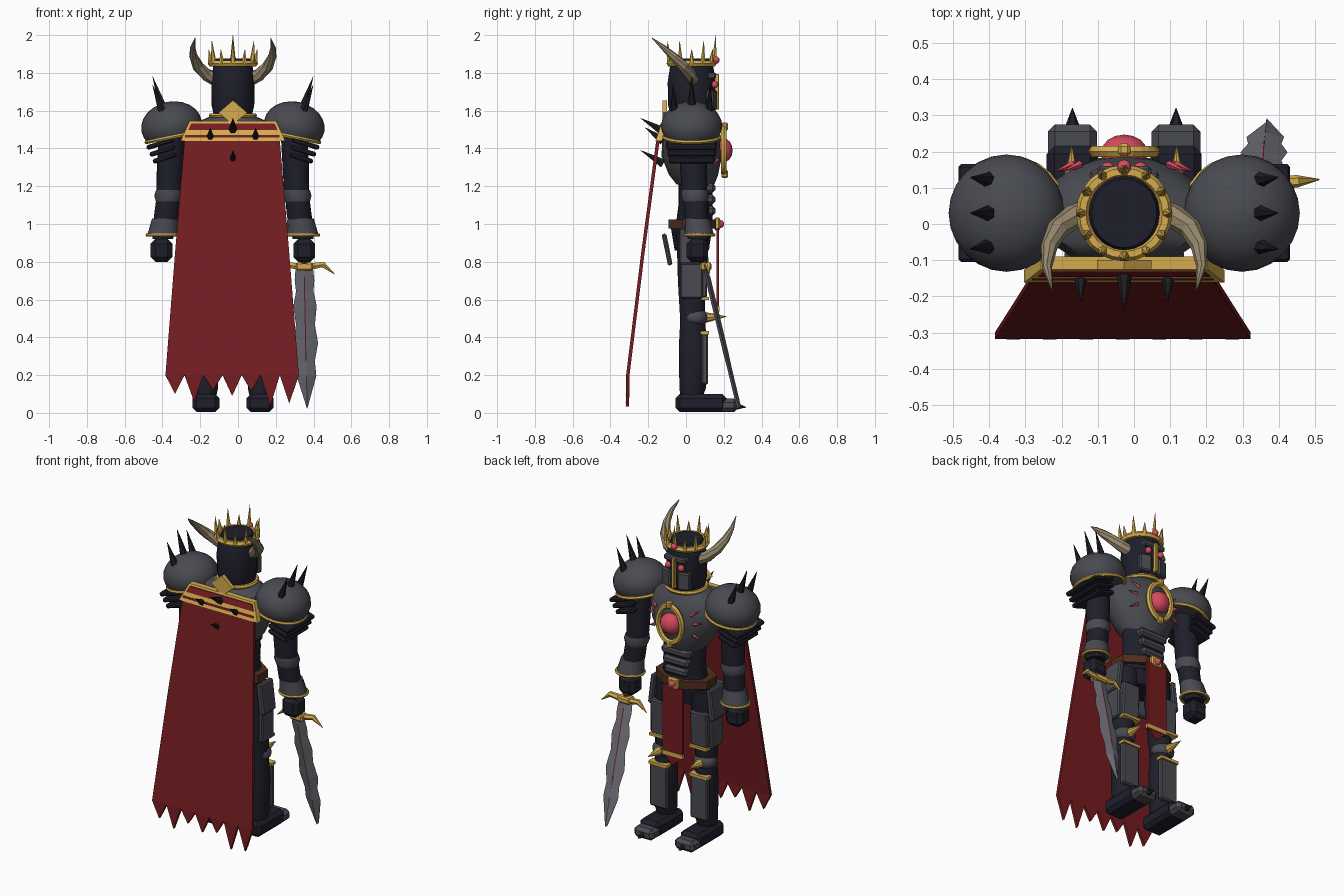
import bpy, bmesh, math
from mathutils import Vector, Matrix

if "Cube" in bpy.data.objects:
    bpy.data.objects.remove(bpy.data.objects["Cube"])

CX = -0.027  # body axis


def mat(name, r, g, b):
    m = bpy.data.materials.new(name)
    m.diffuse_color = (*[(c / 255) ** 2.2 for c in (r, g, b)], 1)
    m.use_nodes = True
    m.node_tree.nodes["Principled BSDF"].inputs["Base Color"].default_value = m.diffuse_color
    return m


DARK = mat("dark_armour", 36, 36, 47)
STEEL = mat("grey_steel", 75, 76, 82)
GOLD = mat("gold", 212, 170, 78)
CLOTH = mat("red_cloth", 116, 34, 38)
GLOW = mat("glowing_red", 214, 76, 94)
BROWN = mat("brown_leather", 82, 50, 36)
BONE = mat("bone", 148, 134, 108)
BLADE = mat("blade_grey", 112, 112, 120)
BLACK = mat("black_spike", 34, 34, 38)


def finish(name, bm, m, loc=(0, 0, 0), rot=(0, 0, 0), smooth=False):
    bmesh.ops.recalc_face_normals(bm, faces=bm.faces)
    me = bpy.data.meshes.new(name)
    bm.to_mesh(me)
    bm.free()
    me.materials.append(m)
    o = bpy.data.objects.new(name, me)
    o.location, o.rotation_euler = loc, rot
    bpy.context.collection.objects.link(o)
    if smooth:
        bpy.ops.object.select_all(action='DESELECT')
        o.select_set(True)
        bpy.context.view_layer.objects.active = o
        bpy.ops.object.shade_smooth_by_angle(angle=math.radians(35))
    return o


def skin(bm, rings):
    rows = [[bm.verts.new(p) for p in r] for r in rings]
    n = len(rows[0])
    for a, b in zip(rows, rows[1:]):
        for i in range(n):
            bm.faces.new((a[i], a[(i + 1) % n], b[(i + 1) % n], b[i]))
    bm.faces.new(rows[0])
    bm.faces.new(rows[-1])


def loft(name, secs, m, n=16, loc=(0, 0, 0), rot=(0, 0, 0), smooth=True, turn=0.0):
    """Stacked ellipses (z, rx, ry, cx, cy)."""
    bm = bmesh.new()
    ang = [2 * math.pi * i / n + turn for i in range(n)]
    skin(bm, [[(cx + rx * math.cos(a), cy + ry * math.sin(a), z) for a in ang]
              for z, rx, ry, cx, cy in secs])
    return finish(name, bm, m, loc, rot, smooth)


def tube(name, pts, radii, m, n=6, smooth=False):
    """Tapered tube through points; spikes and horns."""
    bm = bmesh.new()
    pts = [Vector(p) for p in pts]
    rings = []
    for i, p in enumerate(pts):
        d = pts[min(i + 1, len(pts) - 1)] - pts[max(i - 1, 0)]
        q = d.to_track_quat('Z', 'Y')
        rings.append([p + q @ Vector((radii[i] * math.cos(2 * math.pi * k / n),
                                      radii[i] * math.sin(2 * math.pi * k / n), 0)) for k in range(n)])
    skin(bm, rings)
    return finish(name, bm, m, smooth=smooth)


def spike(name, a, b, r, m=BLACK, n=6):
    return tube(name, (a, b), (r, 0.001), m, n)


def box(name, c, size, m, rot=(0, 0, 0), bev=0.008):
    bm = bmesh.new()
    bmesh.ops.create_cube(bm, size=1, matrix=Matrix.Diagonal((*size, 1)))
    if bev:
        bmesh.ops.bevel(bm, geom=bm.edges[:], offset=bev, segments=1, affect='EDGES')
    return finish(name, bm, m, c, rot)


def ball(name, c, r, m, scale=(1, 1, 1), n=16):
    bm = bmesh.new()
    bmesh.ops.create_uvsphere(bm, u_segments=n, v_segments=max(6, n // 2), radius=r)
    bmesh.ops.scale(bm, vec=scale, verts=bm.verts)
    return finish(name, bm, m, c, smooth=True)


def ring(name, c, rx, ry, r, m, rot=(0, 0, 0), n=24):
    bm = bmesh.new()
    rows = [[bm.verts.new(((rx + r * math.cos(b)) * math.cos(a), (ry + r * math.cos(b)) * math.sin(a), r * math.sin(b)))
             for b in [k * math.pi / 3 for k in range(6)]] for a in [2 * math.pi * i / n for i in range(n)]]
    for i in range(n):
        for k in range(6):
            a, b = rows[i], rows[(i + 1) % n]
            bm.faces.new((a[k], a[(k + 1) % 6], b[(k + 1) % 6], b[k]))
    return finish(name, bm, m, c, rot)


def prism(name, pts, d, m):
    bm = bmesh.new()
    skin(bm, [pts, [Vector(p) + Vector(d) for p in pts]])
    return finish(name, bm, m)


# torso
loft("chest", [(1.21, .13, .10, CX, .05), (1.26, .17, .13, CX, .04), (1.36, .22, .16, CX, .03),
               (1.45, .235, .155, CX, .03), (1.53, .21, .13, CX, .025), (1.57, .12, .10, CX, .03)], STEEL, 20)
loft("abdomen", [(.95, .15, .10, CX, .04), (1.10, .135, .09, CX, .05), (1.24, .14, .09, CX, .05)], DARK)
for i, z in enumerate((1.19, 1.13, 1.07)):
    box("belly_plate", (CX, .125, z), (.20 - .02 * i, .06, .05), STEEL, bev=.014)
loft("neck", [(1.54, .09, .09, CX, .03), (1.62, .09, .09, CX, .03)], DARK)
ring("neck_ring", (CX, .03, 1.575), .115, .115, .013, GOLD)

# chest medallion
FACE = (math.pi / 2, 0, 0)
ring("medallion_ring", (CX, .20, 1.39), .083, .115, .017, GOLD, FACE)
ball("medallion_gem", (CX, .195, 1.39), .065, GLOW, (1, .8, 1))
for s in (-1, 1):
    box("medallion_knob", (CX, .205, 1.39 + s * .125), (.035, .035, .045), GOLD)
    for dz, x in ((.07, .12), (.02, .14), (-.05, .135)):
        spike("chest_crack", (CX + s * x, .165, 1.39 + dz), (CX + s * (x + .05), .145, 1.39 + dz * 1.5), .011, GLOW, 4)

# helmet and face
loft("helmet", [(1.57, .10, .11, CX, .03), (1.63, .113, .125, CX, .03), (1.75, .114, .127, CX, .03),
                (1.83, .105, .115, CX, .03), (1.875, .09, .095, CX, .03)], DARK, 20)
box("brow_plate", (CX, .135, 1.785), (.15, .05, .035), STEEL)
for s in (-1, 1):
    box("cheek_plate", (CX + s * .055, .128, 1.655), (.075, .055, .11), STEEL, (0, 0, -s * .3))
    ball("eye", (CX + s * .045, .152, 1.738), .02, GLOW, n=10)
box("nose_guard", (CX, .16, 1.70), (.02, .03, .19), GOLD, bev=.004)

# crown
ring("crown_band", (CX, .03, 1.85), .115, .115, .018, GOLD)
for i in range(12):
    a = math.pi / 2 + i * math.pi / 6
    x, y = math.cos(a), math.sin(a)
    top = 2.0 if i == 0 else 1.97 if i % 2 == 0 else 1.925
    spike("crown_spike", (CX + .118 * x, .03 + .118 * y, 1.85), (CX + .128 * x, .03 + .128 * y, top), .016, GOLD)
ball("crown_gem", (CX, .158, 1.868), .02, GLOW, n=10)

# horns
for s in (-1, 1):
    tube("horn", [(CX + s * x, y, z) for x, y, z in
                  ((.09, .035, 1.765), (.14, .02, 1.79), (.185, -.015, 1.835), (.208, -.065, 1.885),
                   (.213, -.12, 1.935), (.20, -.18, 1.985))], (.036, .034, .03, .023, .014, .002), BONE, 8)

# shoulders and arms
for s in (-1, 1):
    X = lambda d: CX + s * d
    dome = [(.128 * math.sin(p), .162 * math.cos(p), .162 * math.cos(p), 0, 0)
            for p in [math.radians(d) for d in (-28, -14, 0, 15, 30, 45, 60, 75, 87)]]
    loft("shoulder_pad", dome, STEEL, 24, (X(.325), .03, 1.52), (0, s * .2, 0))
    ring("shoulder_rim", (X(.313), .03, 1.462), .147, .147, .011, GOLD, (0, s * .2, 0))
    for dy, top in ((-.09, 1.735), (0, 1.78), (.09, 1.735)):
        spike("shoulder_spike", (X(.365), .03 + dy, 1.60 - abs(dy) * .3), (X(.425), .03 + dy * 1.1, top), .027)
    for i in range(3):
        box("shoulder_lame", (X(.385 - .012 * i), .03, 1.425 - .038 * i), (.15 - .01 * i, .27 - .015 * i, .026),
            DARK, (0, s * .3, 0))
    loft("upper_arm", [(1.15, .066, .066, X(.338), .045), (1.3, .07, .072, X(.333), .04),
                       (1.5, .07, .07, X(.322), .03)], DARK)
    loft("elbow_guard", [(1.12, .066, .066, X(.342), .048), (1.15, .076, .074, X(.34), .048),
                         (1.18, .07, .07, X(.337), .045)], STEEL, 12)
    loft("forearm", [(.92, .055, .055, X(.372), .065), (1.04, .066, .062, X(.352), .055),
                     (1.14, .064, .064, X(.341), .048)], DARK)
    loft("cuff", [(.94, .084, .078, X(.37), .07), (1.03, .07, .066, X(.358), .06)], STEEL)
    ring("cuff_rim", (X(.371), .07, .942), .083, .077, .009, GOLD)
    box("hand", (X(.378), .06, .86), (.115, .115, .12), DARK, bev=.025)
    for i in range(3):
        ball("knuckle_stud", (X(.378 - .03 + .03 * i), .118, .875), .007, BROWN, n=6)

# belt and loincloth
loft("belt", [(.975, .195, .135, CX, .033), (1.025, .195, .135, CX, .033)], BROWN, 8, smooth=False, turn=math.pi / 8)
loft("hips", [(.86, .13, .09, CX, .03), (.98, .17, .11, CX, .03)], DARK, 12)
box("buckle", (CX, .165, 1.0), (.075, .03, .07), GOLD)
ball("buckle_gem", (CX, .18, 1.0), .022, GLOW, n=10)
box("loincloth", (CX, .168, .755), (.14, .014, .45), CLOTH, bev=0)
box("loincloth_trim", (CX, .168, .55), (.146, .02, .025), GOLD, bev=0)
prism("loincloth_tip", [(CX - .07, .162, .54), (CX + .07, .162, .54), (CX, .162, .48)], (0, .012, 0), CLOTH)

# legs
for s in (-1, 1):
    X = lambda d: CX + s * d
    loft("thigh", [(.48, .062, .065, X(.142), .035), (.7, .075, .073, X(.135), .03), (.95, .085, .08, X(.115), .03)], DARK, 12)
    box("thigh_plate", (X(.14), .095, .72), (.12, .04, .22), STEEL, (-.05, 0, 0))
    box("thigh_trim", (X(.14), .098, .605), (.125, .045, .016), GOLD, bev=0)
    box("hip_plate", (X(.205), .03, .88), (.035, .13, .19), STEEL, (0, -s * .12, 0))
    box("outer_thigh_plate", (X(.205), .03, .70), (.03, .12, .19), STEEL)
    box("rear_hip_plate", (X(.10), -.10, .865), (.13, .025, .17), STEEL, (.2, 0, 0))
    ball("knee_guard", (X(.145), .05, .505), .068, STEEL, (1.05, 1, .75))
    spike("knee_spike", (X(.145), .105, .505), (X(.145), .215, .51), .028, GOLD, 8)
    loft("shin", [(.09, .055, .06, X(.143), .03), (.13, .064, .07, X(.143), .035), (.35, .07, .075, X(.143), .037),
                  (.5, .06, .065, X(.143), .035)], DARK, 12)
    box("shin_plate", (X(.143), .1, .285), (.12, .035, .27), STEEL)
    box("shin_trim", (X(.143), .1, .425), (.128, .045, .018), GOLD, bev=0)
    box("boot", (X(.143), .08, .052), (.142, .27, .095), DARK, bev=.022)
    box("toe_cap", (X(.143), .215, .04), (.136, .12, .07), STEEL, bev=.02)
    spike("toe_spike", (X(.143), .265, .035), (X(.143), .32, .03), .022)

# cape with ragged hem
bm = bmesh.new()
rows = []
for z, y, hw in ((1.47, -.145, .25), (.85, -.228, .302), (.2, -.308, .353)):
    rows.append([bm.verts.new((CX - .004 + hw * (i - 7) / 7, y, z)) for i in range(15)])
for a, b in zip(rows, rows[1:]):
    for i in range(14):
        bm.faces.new((a[i], a[i + 1], b[i + 1], b[i]))
last = rows[-1]
for k, z in enumerate((.10, .06, .12, .09, .115, .035, .05)):
    i = 2 * k
    tip = bm.verts.new((last[i + 1].co.x, -.31, z))
    bm.faces.new((last[i], last[i + 1], tip))
    bm.faces.new((last[i + 1], last[i + 2], tip))
cape = finish("cape", bm, CLOTH)
mod = cape.modifiers.new("thickness", 'SOLIDIFY')
mod.thickness, mod.offset = .018, 0

# cape collar, stripe and diamond
def collar_pts(z0, z1, shrink, out):
    f = lambda z: (1.545 - z) / .105
    w = lambda z: .23 + .047 * f(z) - shrink
    y = lambda z: -.125 - .037 * f(z) - out
    return [(CX - w(z0), y(z0), z0), (CX + w(z0), y(z0), z0), (CX + w(z1), y(z1), z1), (CX - w(z1), y(z1), z1)]

prism("cape_collar", collar_pts(1.44, 1.545, 0, 0), (0, .035, 0), GOLD)
prism("collar_stripe", collar_pts(1.497, 1.533, .015, .005), (0, .008, 0), CLOTH)
prism("neck_diamond", [(CX - .075, -.125, 1.59), (CX, -.125, 1.525), (CX + .075, -.125, 1.59), (CX, -.125, 1.655)],
      (0, .025, 0), GOLD)
for x, z, y in ((0, 1.51, -.24), (-.12, 1.46, -.215), (.12, 1.46, -.215), (0, 1.34, -.24)):
    spike("back_spike", (CX + x, -.12, z - .02), (CX + x, y, z + .05), .027)

# sword
SW, ROT = (CX + .378, .105, .76), (.235, 0, 0)
edge = ((.02, .045), (-.06, .052), (-.12, .046), (-.2, .062), (-.3, .05), (-.4, .065), (-.5, .046), (-.58, .052), (-.755, .002))
loft("sword_blade", [(z, w, .012, -.02 * z, 0) for z, w in edge], BLADE, 4, SW, ROT, False)
loft("blade_glow", [(-.04, .014, .014, 0, 0), (-.45, .013, .014, .008, 0), (-.63, .002, .01, .012, 0)], GLOW, 4, SW, ROT, False)
tube("sword_grip", [(SW[0], .10, .77), (SW[0], .06, .94)], (.02, .02), BROWN, 8)
box("guard_block", (SW[0], .105, .775), (.09, .06, .04), GOLD)
for s in (-1, 1):
    tube("guard_arm", [(SW[0] + s * x, .11 + x * .08, z) for x, z in ((.03, .775), (.10, .785), (.16, .735))],
         (.02, .017, .002), GOLD)
